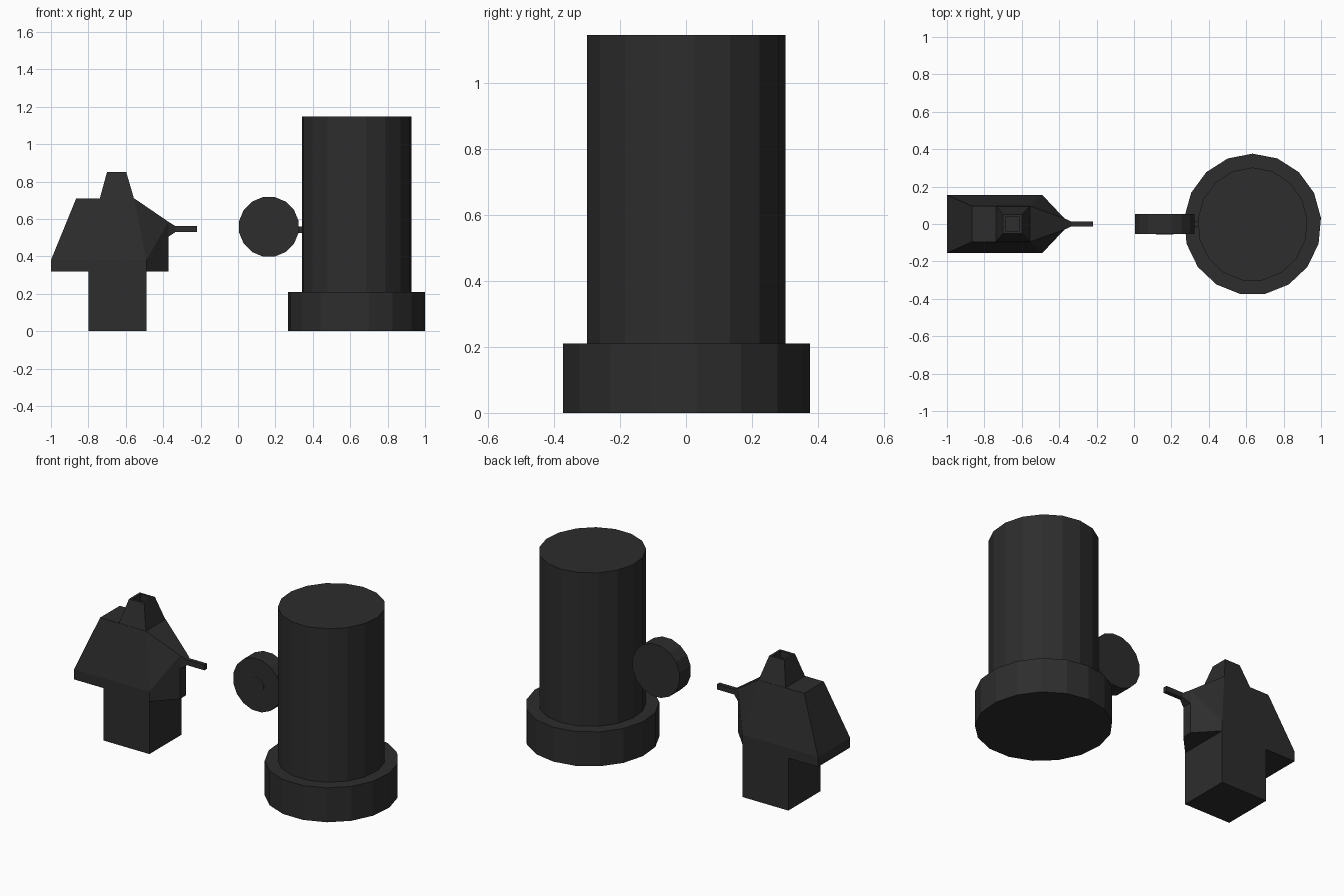
import bpy, bmesh
from math import sin, cos, pi

if "Cube" in bpy.data.objects:
    bpy.data.objects.remove(bpy.data.objects["Cube"])

dark = bpy.data.materials.new("dark_grey")
dark.diffuse_color = (0.026, 0.026, 0.026, 1)
dark.use_nodes = True
dark.node_tree.nodes["Principled BSDF"].inputs["Base Color"].default_value = dark.diffuse_color


def finish(bm, name):
    bmesh.ops.recalc_face_normals(bm, faces=bm.faces)
    me = bpy.data.meshes.new(name)
    bm.to_mesh(me)
    bm.free()
    me.materials.append(dark)
    ob = bpy.data.objects.new(name, me)
    bpy.context.collection.objects.link(ob)
    return ob


def prism(bm, ring, offset):
    """Extrude a closed ring of points by an offset; return the end cap."""
    a = [bm.verts.new(p) for p in ring]
    b = [bm.verts.new([p[i] + offset[i] for i in range(3)]) for p in ring]
    n = len(ring)
    start = bm.faces.new(a)
    end = bm.faces.new(b)
    for i in range(n):
        bm.faces.new((a[i], a[(i + 1) % n], b[(i + 1) % n], b[i]))
    return start, end


def hull(name, points):
    """Convex solid from (x, half width, z) points mirrored across y."""
    bm = bmesh.new()
    for x, y, z in points:
        for s in (1, -1):
            bm.verts.new((x, s * y, z))
    bmesh.ops.convex_hull(bm, input=bm.verts)
    bmesh.ops.dissolve_limit(bm, angle_limit=0.01, verts=bm.verts, edges=bm.edges)
    return finish(bm, name)


def box_points(x0, x1, y, z0, z1):
    return [(x, y, z) for x in (x0, x1) for z in (z0, z1)]


# Large 17-sided drum and its wider base
def drum(name, rx, ry, z0, z1):
    ring = [(0.634 + rx * sin(2 * pi * k / 17), -0.002 + ry * cos(2 * pi * k / 17), z0)
            for k in range(17)]
    bm = bmesh.new()
    prism(bm, ring, (0, 0, z1 - z0))
    finish(bm, name)


drum("drum_base", 0.367, 0.378, 0, 0.21)
drum("drum", 0.294, 0.304, 0.21, 1.147)

# Wheel on the side of the drum, with a flush hub disc
def disc(name, r, sides, y0, y1, cx=0.165, cz=0.558):
    ring = [(cx + r * cos(2 * pi * (k + 0.5) / sides), y0,
             cz + r * sin(2 * pi * (k + 0.5) / sides)) for k in range(sides)]
    bm = bmesh.new()
    prism(bm, ring, (0, y1 - y0, 0))
    finish(bm, name)


disc("wheel", 0.162, 16, -0.054, 0.054)
disc("wheel_hub", 0.048, 16, -0.055, 0)
hull("wheel_axle", box_points(0.28, 0.37, 0.017, 0.525, 0.56))

# Post, tapered body and wedge-shaped front
hull("post", box_points(-0.80, -0.49, 0.155, 0, 0.33))
hull("body", [(-1, 0.155, 0.32), (-1, 0.155, 0.38), (-0.49, 0.155, 0.32),
              (-0.49, 0.155, 0.38), (-0.865, 0.095, 0.71), (-0.555, 0.095, 0.71),
              (-0.372, 0.03, 0.585), (-0.372, 0.03, 0.32)])

# Nose and thin nozzle
hull("nose", box_points(-0.372, -0.372, 0.03, 0.505, 0.585)
     + box_points(-0.335, -0.335, 0.013, 0.53, 0.562))
hull("nozzle", box_points(-0.345, -0.218, 0.013, 0.53, 0.562))

# Tapered chimney with a square recess in its top
bm = bmesh.new()
base, top = prism(bm, [(-0.74, -0.095, 0.705), (-0.555, -0.095, 0.705),
                       (-0.555, 0.095, 0.705), (-0.74, 0.095, 0.705)], (0, 0, 0.147))
for v in top.verts:
    v.co.x = -0.70 if v.co.x < -0.65 else -0.598
    v.co.y = 0.052 if v.co.y > 0 else -0.052
bmesh.ops.recalc_face_normals(bm, faces=bm.faces)
bmesh.ops.inset_region(bm, faces=[top], thickness=0.02)
well = bmesh.ops.extrude_discrete_faces(bm, faces=[top])["faces"][0]
for v in well.verts:
    v.co.z -= 0.04
finish(bm, "chimney")
